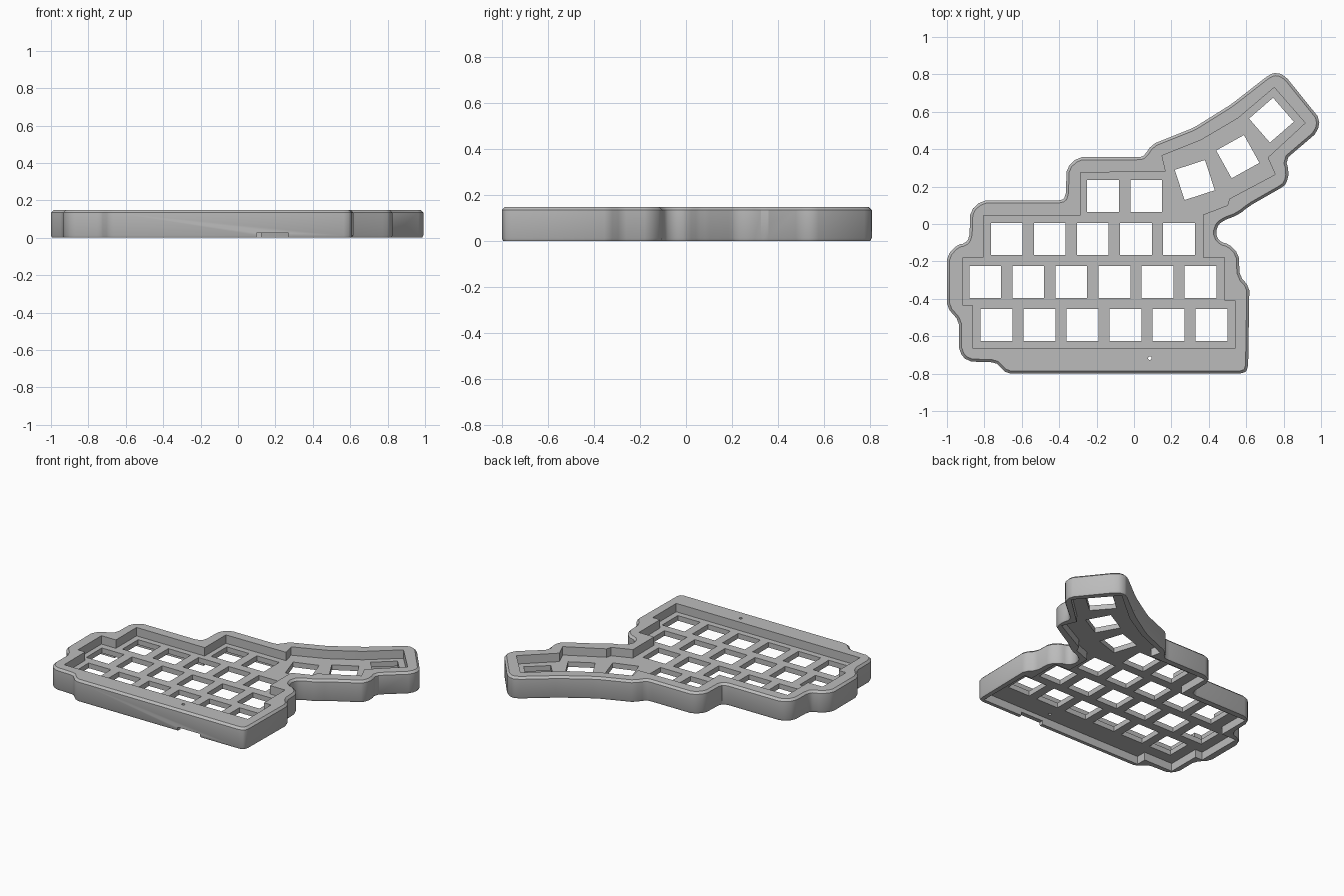
import bpy
import bmesh
import math
from mathutils import Vector, Matrix

default = bpy.data.objects.get("Cube")
if default:
    bpy.data.objects.remove(default, do_unlink=True)

HEIGHT = 0.148
PLATE_TOP = 0.09
PLATE_BOTTOM = 0.055
PITCH = 0.23
KEY = 0.17

# Outline of the case, counter-clockwise from the front left
OUTER = [(-.68, -.8), (.585, -.8), (.61, -.775), (.617, -.335), (.565, -.28),
         (.56, -.16), (.505, -.105), (.47, -.1), (.44, -.07), (.44, -.02),
         (.47, .015), (.56, .05), (.615, .095), (.79, .195), (.815, .215),
         (.83, .28), (.81, .345), (.98, .49), (.995, .56), (.81, .79),
         (.765, .81), (.725, .8), (.52, .64), (.32, .515), (.095, .425),
         (.055, .365), (.03, .357), (-.3, .357), (-.36, .3), (-.365, .145),
         (-.39, .125), (-.815, .125), (-.875, .07), (-.88, -.075),
         (-.905, -.105), (-.945, -.11), (-1, -.17), (-1, -.445),
         (-.935, -.52), (-.935, -.685), (-.89, -.735), (-.74, -.74),
         (-.715, -.765)]

# Outline of the recess that the keys sit in
INNER = [(-.86, -.665), (.54, -.665), (.54, -.41), (.485, -.41),
         (.485, -.18), (.37, -.18), (.37, .05), (.5, .1), (.51, .135),
         (.755, .265), (.715, .355), (.915, .54), (.75, .73), (.555, .565),
         (.36, .45), (.15, .365), (.17, .28), (-.285, .275), (-.285, .045),
         (-.805, .045), (-.805, -.18), (-.915, -.18), (-.915, -.435),
         (-.86, -.435)]


def soften(points, reach):
    """Cut every corner of a closed outline once."""
    result = []
    count = len(points)
    for i, point in enumerate(points):
        here = Vector(point)
        for other in (points[i - 1], points[(i + 1) % count]):
            edge = Vector(other) - here
            step = min(reach, edge.length * 0.3)
            result.append(here + edge.normalized() * step)
    return result


def inset(points, amount):
    """Move a closed outline inwards with mitred corners."""
    result = []
    count = len(points)
    for i, point in enumerate(points):
        here = Vector(point)
        before = (here - Vector(points[i - 1])).normalized()
        after = (Vector(points[(i + 1) % count]) - here).normalized()
        normal_a = Vector((-before.y, before.x))
        normal_b = Vector((-after.y, after.x))
        miter = normal_a + normal_b
        result.append(here + miter * (amount / (1 + normal_a.dot(normal_b))))
    return result


def make_object(name, bm):
    bmesh.ops.recalc_face_normals(bm, faces=bm.faces)
    mesh = bpy.data.meshes.new(name)
    bm.to_mesh(mesh)
    bm.free()
    obj = bpy.data.objects.new(name, mesh)
    bpy.context.collection.objects.link(obj)
    return obj


def loft(name, layers):
    """Closed solid through a stack of (outline, height) layers."""
    bm = bmesh.new()
    rings = [[bm.verts.new((p[0], p[1], z)) for p in outline]
             for outline, z in layers]
    count = len(rings[0])
    for low, high in zip(rings, rings[1:]):
        for i in range(count):
            j = (i + 1) % count
            bm.faces.new((low[i], low[j], high[j], high[i]))
    bm.faces.new(rings[0])
    bm.faces.new(rings[-1])
    return make_object(name, bm)


def add_box(bm, center, size, angle=0):
    matrix = (Matrix.Translation(center)
              @ Matrix.Rotation(math.radians(angle), 4, 'Z')
              @ Matrix.Diagonal((*size, 1)))
    bmesh.ops.create_cube(bm, size=1, matrix=matrix)


def cut(target, cutter):
    """Subtract the cutter from the target and discard it."""
    modifier = target.modifiers.new("cut", 'BOOLEAN')
    modifier.operation = 'DIFFERENCE'
    modifier.solver = 'EXACT'
    modifier.object = cutter
    cutter.hide_render = True
    bpy.ops.object.select_all(action='DESELECT')
    bpy.context.view_layer.objects.active = target
    target.select_set(True)
    bpy.ops.object.modifier_apply(modifier=modifier.name)
    bpy.data.objects.remove(cutter, do_unlink=True)


# Case shell with chamfered top and bottom edges
outline = soften(OUTER, 0.02)
case = loft("keyboard_case", [(inset(outline, .006), 0), (outline, .012),
                              (outline, HEIGHT - .014),
                              (inset(outline, .014), HEIGHT)])

# Upper recess and lower hollow leave the switch plate between them
cut(case, loft("recess_cutter", [(INNER, PLATE_TOP), (INNER, HEIGHT + .1)]))
hollow = inset(INNER, -.035)
cut(case, loft("hollow_cutter", [(hollow, -.1), (hollow, PLATE_BOTTOM)]))

# Hollow under the front ledge, and the cable notch in the front wall
front = bmesh.new()
add_box(front, (-.05, -.71, -.0225), (1.25, .12, .155))
cut(case, make_object("front_hollow_cutter", front))
notch = bmesh.new()
add_box(notch, (.185, -.8, -.0125), (.17, .14, .075))
cut(case, make_object("notch_cutter", notch))

# Square key openings: straight rows, then the fanned thumb keys
holes = bmesh.new()
opening = (KEY, KEY, .3)
for start, y, count in ((-.735, -.54, 6), (-.795, -.31, 6),
                        (-.68, -.08, 5), (-.165, .15, 2)):
    for i in range(count):
        add_box(holes, (start + i * PITCH, y, .05), opening)
for x, y, angle in ((.325, .235, 18), (.555, .36, 29), (.735, .555, 41)):
    add_box(holes, (x, y, .05), opening, angle)

# Small round hole in the front ledge
bmesh.ops.create_cone(holes, cap_ends=True, segments=16, radius1=.01,
                      radius2=.01, depth=.4,
                      matrix=Matrix.Translation((.085, -.717, .1)))
cut(case, make_object("opening_cutter", holes))

# Single plain grey finish
grey = bpy.data.materials.new("plain_grey")
grey.use_nodes = True
colour = (.5, .5, .5, 1)
grey.diffuse_color = colour
grey.node_tree.nodes["Principled BSDF"].inputs["Base Color"].default_value = colour
case.data.materials.clear()
case.data.materials.append(grey)

bpy.ops.object.select_all(action='DESELECT')
bpy.context.view_layer.objects.active = case
case.select_set(True)
bpy.ops.object.shade_smooth_by_angle(angle=math.radians(30))
